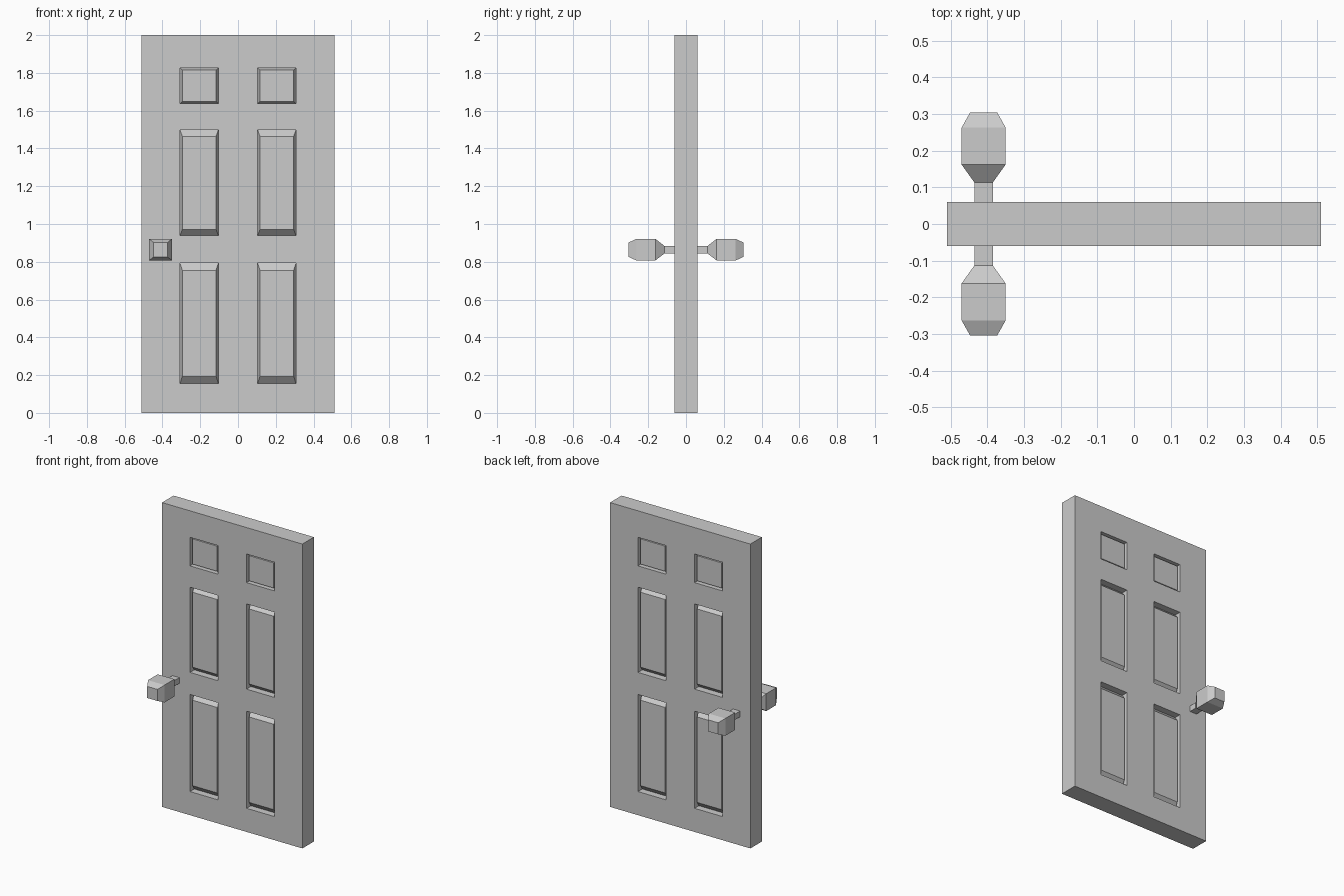
import bpy, bmesh

if "Cube" in bpy.data.objects:
    bpy.data.objects.remove(bpy.data.objects["Cube"])

W, H, T = 0.51, 2.0, 0.06            # half width, height, half thickness
DEPTH, RISE, SCALE = 0.045, 0.035, 0.88
XS = [-W, -0.307, -0.104, 0.104, 0.307, W]
ZS = [0, 0.155, 0.793, 0.938, 1.498, 1.638, 1.826, H]


def make_object(name, bm):
    bmesh.ops.remove_doubles(bm, verts=bm.verts, dist=1e-5)
    bmesh.ops.recalc_face_normals(bm, faces=bm.faces)
    mesh = bpy.data.meshes.new(name)
    bm.to_mesh(mesh)
    bm.free()
    obj = bpy.data.objects.new(name, mesh)
    bpy.context.collection.objects.link(obj)
    return obj


def loft(bm, rings, cap_start=True):
    """Bridge rectangular rings (cx, cz, half_x, half_z, y) and cap the end."""
    loops = []
    for cx, cz, hx, hz, y in rings:
        loops.append([bm.verts.new((cx + sx * hx, y, cz + sz * hz))
                      for sx, sz in ((-1, -1), (1, -1), (1, 1), (-1, 1))])
    for a, b in zip(loops, loops[1:]):
        for i in range(4):
            j = (i + 1) % 4
            bm.faces.new((a[i], a[j], b[j], b[i]))
    bm.faces.new(loops[-1])
    if cap_start:
        bm.faces.new(loops[0])


# Door slab: both faces are grids whose panel cells are sunk, with a raised field
bm = bmesh.new()
for side in (-1, 1):
    for i in range(len(XS) - 1):
        for k in range(len(ZS) - 1):
            x0, x1, z0, z1 = XS[i], XS[i + 1], ZS[k], ZS[k + 1]
            cx, cz, hx, hz = (x0 + x1) / 2, (z0 + z1) / 2, (x1 - x0) / 2, (z1 - z0) / 2
            rings = [(cx, cz, hx, hz, side * T)]
            if i % 2 and k % 2:
                rings += [(cx, cz, hx, hz, side * (T - DEPTH)),
                          (cx, cz, hx * SCALE, hz * SCALE, side * (T - DEPTH + RISE))]
            loft(bm, rings, cap_start=False)
# Slab edges
bmesh.ops.remove_doubles(bm, verts=bm.verts, dist=1e-5)
rim = [e for e in bm.edges if e.is_boundary]
bmesh.ops.bridge_loops(bm, edges=rim)
make_object("door_slab", bm)

# Knobs: square stem flaring into a chamfered block, one on each face
KX, KZ = -0.41, 0.864
PROFILE = [(0.055, 0.025, 0.019), (0.113, 0.025, 0.019), (0.162, 0.06, 0.057),
           (0.263, 0.06, 0.057), (0.304, 0.037, 0.038)]   # y, half x, half z
for name, side in (("front_knob", -1), ("back_knob", 1)):
    bm = bmesh.new()
    loft(bm, [(KX, KZ, hx, hz, side * y) for y, hx, hz in PROFILE])
    make_object(name, bm)
